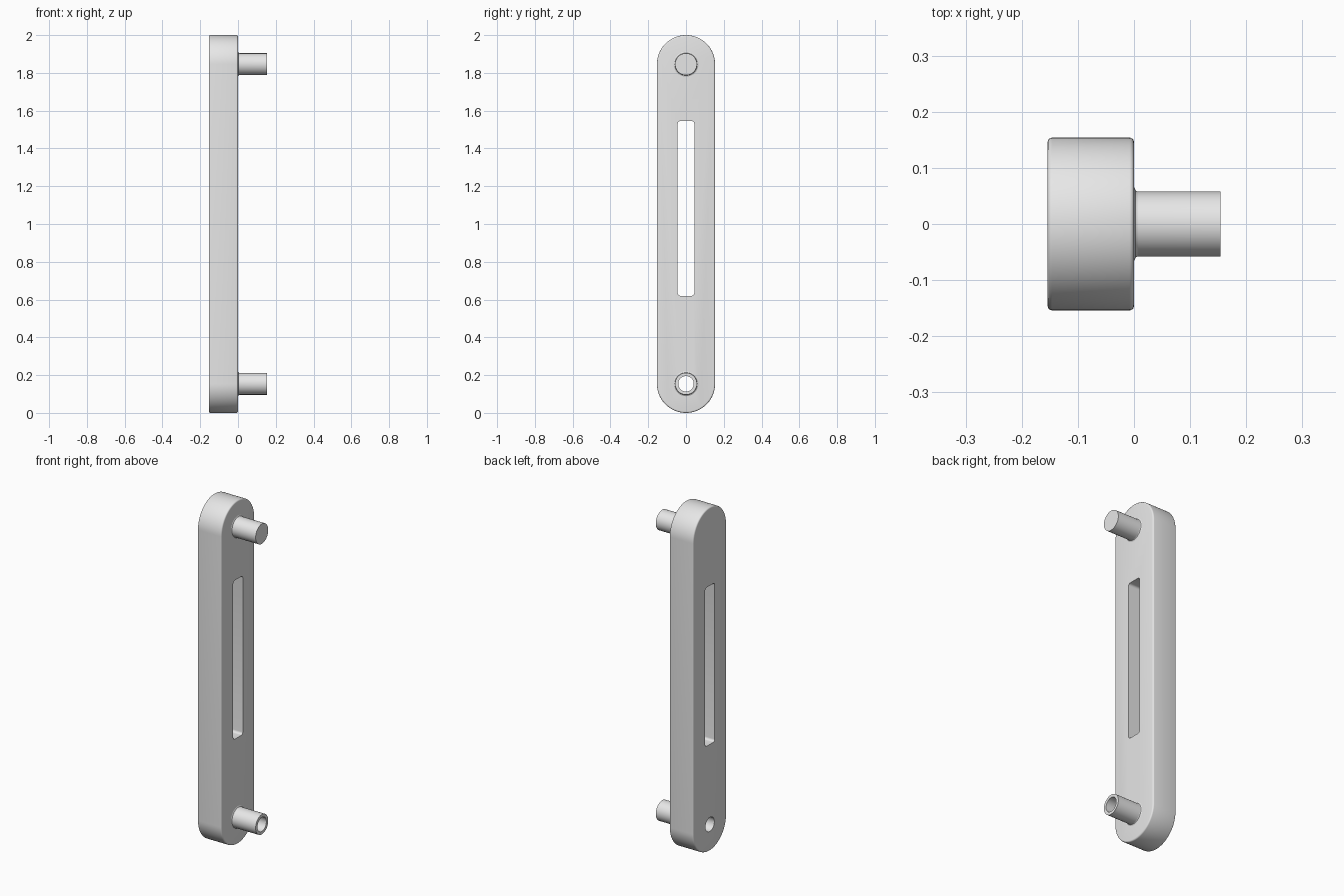
import bpy, bmesh, math

if "Cube" in bpy.data.objects:
    bpy.data.objects.remove(bpy.data.objects["Cube"])

R = 0.154          # half width of the bar, also its thickness
TOP = 2.0 - R      # upper peg centre height
LOW = R            # lower peg centre height
PEG, BORE, FIL = 0.058, 0.041, 0.008

grey = bpy.data.materials.new("light grey")
grey.diffuse_color = (0.8, 0.8, 0.8, 1)
grey.use_nodes = True
grey.node_tree.nodes["Principled BSDF"].inputs["Base Color"].default_value = grey.diffuse_color


def rounded(hy, z0, z1, r, n):
    """Rounded rectangle outline in the YZ plane."""
    pts = []
    corners = [(hy - r, z1 - r), (r - hy, z1 - r), (r - hy, z0 + r), (hy - r, z0 + r)]
    for k, (cy, cz) in enumerate(corners):
        for i in range(n + 1):
            a = math.pi / 2 * (k + i / n)
            pts.append((cy + r * math.cos(a), cz + r * math.sin(a)))
    return pts


def loft(name, rings, cap_start=True, cap_end=True):
    """Skin a list of (x, outline) rings along x."""
    bm = bmesh.new()
    loops = [[bm.verts.new((x, y, z)) for y, z in o] for x, o in rings]
    n = len(loops[0])
    for a, b in zip(loops, loops[1:]):
        for i in range(n):
            j = (i + 1) % n
            bm.faces.new((a[i], a[j], b[j], b[i]))
    if cap_start:
        bm.faces.new(loops[0][::-1])
    if cap_end:
        bm.faces.new(loops[-1])
    bmesh.ops.remove_doubles(bm, verts=bm.verts, dist=1e-5)
    bmesh.ops.recalc_face_normals(bm, faces=bm.faces)
    me = bpy.data.meshes.new(name)
    bm.to_mesh(me)
    bm.free()
    ob = bpy.data.objects.new(name, me)
    bpy.context.collection.objects.link(ob)
    me.materials.append(grey)
    return ob


def circle(r, cz, n=12):
    return rounded(r, cz - r, cz + r, r, n)


def smooth(ob):
    bpy.ops.object.select_all(action='DESELECT')
    bpy.context.view_layer.objects.active = ob
    ob.select_set(True)
    bpy.ops.object.shade_smooth_by_angle(angle=math.radians(35))


# Bar with softened outer edges
edge = [(FIL * (1 - math.sin(t)), FIL * (1 - math.cos(t)))
        for t in [math.pi / 2 * i / 4 for i in range(5)]]
edge = [(dx, d) for dx, d in edge][::-1]          # (depth from face, inset)
side = [(-R + dx, d) for dx, d in edge] + [(-dx, d) for dx, d in edge[::-1]]
bar = loft("bar", [(x, rounded(R - d, d, 2 - d, R - d, 20)) for x, d in side])

# Slot and bore cut through the bar
slot = loft("slot_cutter", [(x, rounded(0.044, 0.62, 1.545, 0.014, 5)) for x in (-0.3, 0.2)])
bore = loft("bore_cutter", [(x, circle(BORE, LOW)) for x in (-0.3, 0.2)])
for cutter in (slot, bore):
    bpy.context.view_layer.objects.active = bar
    mod = bar.modifiers.new("cut", 'BOOLEAN')
    mod.operation = 'DIFFERENCE'
    mod.solver = 'EXACT'
    mod.object = cutter
    bpy.ops.object.modifier_apply(modifier=mod.name)
    bpy.data.objects.remove(cutter)
smooth(bar)

# Pegs with a small fillet at the base
fillet = [(FIL * (1 - math.cos(t)), PEG + FIL * (1 - math.sin(t)))
          for t in [math.pi / 2 * i / 4 for i in range(5)]]
fillet = [(FIL * math.sin(t), PEG + FIL * (1 - math.sin(math.acos(1 - math.sin(t)))))
          for t in [math.pi / 2 * i / 4 for i in range(5)]]
profile = fillet + [(R, PEG)]
smooth(loft("upper_peg", [(x, circle(r, TOP)) for x, r in profile], cap_start=False))
smooth(loft("lower_hollow_peg",
            [(x, circle(r, LOW)) for x, r in profile + [(R, BORE), (0, BORE)]],
            cap_start=False, cap_end=False))
